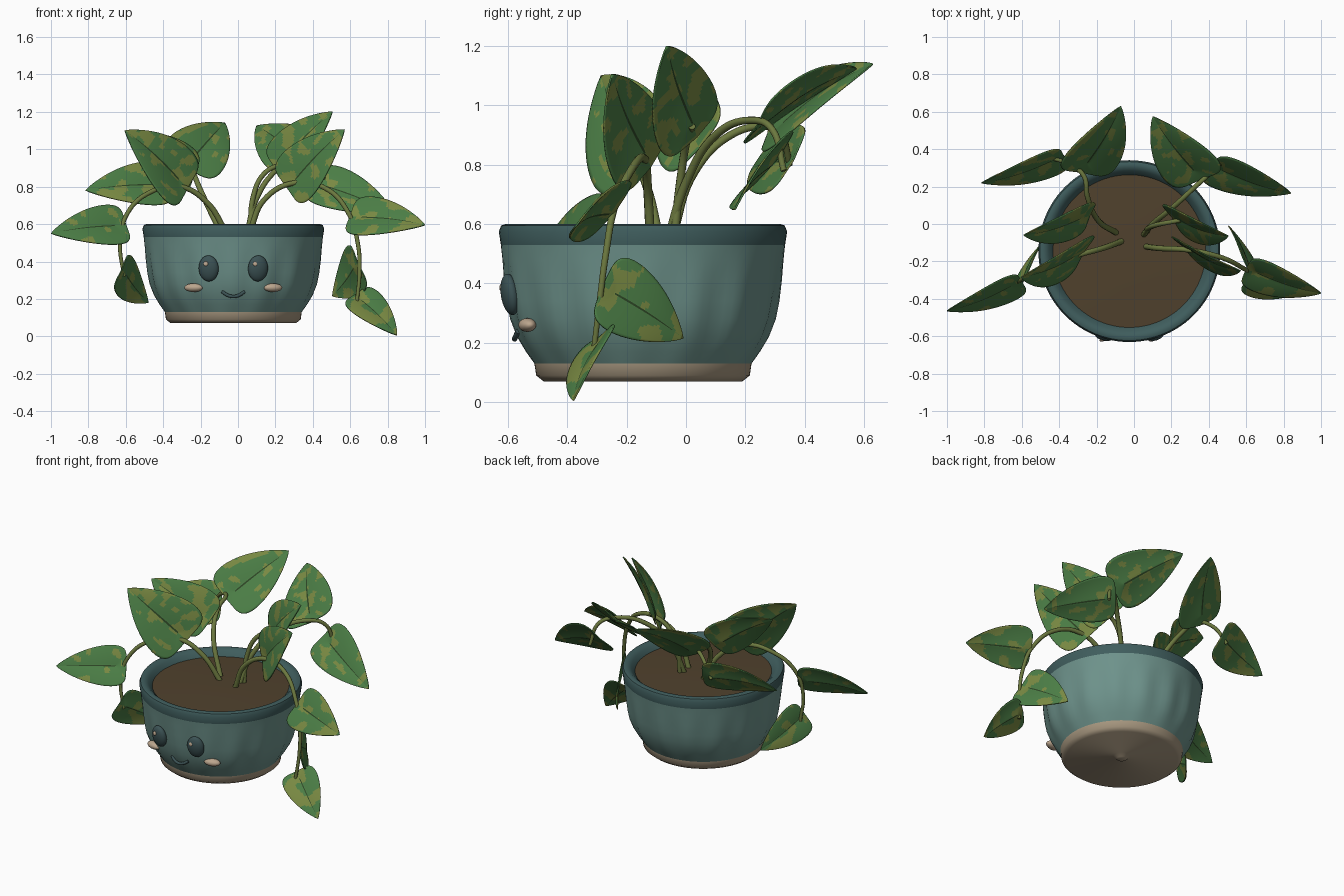
import bpy, bmesh, math
from mathutils import Vector, noise

cube = bpy.data.objects.get("Cube")
if cube:
    bpy.data.objects.remove(cube, do_unlink=True)


def material(name, rgb):
    m = bpy.data.materials.new(name)
    m.use_nodes = True
    m.diffuse_color = (*rgb, 1)
    bsdf = next(n for n in m.node_tree.nodes if n.type == 'BSDF_PRINCIPLED')
    bsdf.inputs["Base Color"].default_value = (*rgb, 1)
    bsdf.inputs["Roughness"].default_value = 0.8
    return m


GLAZE = material("teal glaze", (0.155, 0.29, 0.26))
RIM = material("dark teal rim", (0.05, 0.11, 0.11))
CLAY = material("tan clay", (0.38, 0.305, 0.21))
SOIL = material("brown soil", (0.08, 0.053, 0.026))
LEAF = material("leaf green", (0.07, 0.205, 0.06))
PATCH = material("olive patch", (0.19, 0.25, 0.055))
VEIN = material("dark vein", (0.026, 0.06, 0.018))
STEM = material("stem olive", (0.15, 0.19, 0.05))
SLATE = material("dark slate", (0.045, 0.085, 0.09))
BLUSH = material("blush", (0.5, 0.38, 0.27))

CX, CY = -0.025, -0.145   # pot axis


def finish(bm, name, mats, angle=40):
    me = bpy.data.meshes.new(name)
    bm.to_mesh(me)
    bm.free()
    ob = bpy.data.objects.new(name, me)
    bpy.context.collection.objects.link(ob)
    for m in mats:
        me.materials.append(m)
    bpy.ops.object.select_all(action='DESELECT')
    ob.select_set(True)
    bpy.context.view_layer.objects.active = ob
    bpy.ops.object.shade_smooth_by_angle(angle=math.radians(angle))
    return ob


def lathe(name, profile, mats, pick=lambda r, z: 0, flute=0.0, angle=40, sides=96):
    bm = bmesh.new()
    rings = []
    for r, z in profile:
        ring = []
        for i in range(sides):
            a = 2 * math.pi * i / sides
            fade = max(0, 1 - ((z - 0.31) / 0.18) ** 2)
            rr = r + flute * fade * math.cos(16 * a)
            ring.append(bm.verts.new((CX + rr * math.cos(a), CY + rr * math.sin(a), z)))
        rings.append(ring)
    for k in range(len(rings) - 1):
        r = (profile[k][0] + profile[k + 1][0]) / 2
        z = (profile[k][1] + profile[k + 1][1]) / 2
        for i in range(sides):
            j = (i + 1) % sides
            f = bm.faces.new((rings[k][i], rings[k][j], rings[k + 1][j], rings[k + 1][i]))
            f.material_index = pick(r, z)
    bmesh.ops.remove_doubles(bm, verts=bm.verts, dist=1e-5)
    bmesh.ops.recalc_face_normals(bm, faces=bm.faces)
    return finish(bm, name, mats, angle)


# Pot: softly rounded clay foot with a dimple, fluted glazed body and a dark rim
lathe("pot_foot", [(0, 0.072), (0.03, 0.075), (0.05, 0.092), (0.335, 0.07),
                   (0.36, 0.09), (0.366, 0.13), (0.34, 0.135)], [CLAY], angle=80)
lathe("pot_body", [(0.34, 0.129), (0.366, 0.13), (0.392, 0.17), (0.42, 0.22), (0.442, 0.28),
                   (0.454, 0.34), (0.464, 0.41), (0.473, 0.48), (0.479, 0.53), (0.486, 0.575),
                   (0.478, 0.595), (0.465, 0.6), (0.445, 0.597), (0.43, 0.585), (0.408, 0.56),
                   (0.39, 0.52)],
      [GLAZE, RIM], lambda r, z: 1 if z > 0.53 or (z > 0.5 and r < 0.44) else 0, flute=0.006)
lathe("soil", [(0, 0.57), (0.2, 0.568), (0.41, 0.56), (0.4, 0.54), (0, 0.54)], [SOIL])


# Face
def ellipsoid(name, loc, size, mat, tilt=0.0, turn=0.0):
    bpy.ops.mesh.primitive_uv_sphere_add(segments=32, ring_count=16, radius=1, location=loc,
                                         rotation=(tilt, 0, turn))
    ob = bpy.context.object
    ob.name = name
    ob.scale = size
    ob.data.materials.append(mat)
    bpy.ops.object.shade_smooth()


for side, word in ((-1, "right"), (1, "left")):
    ellipsoid(word + "_eye", (CX + side * 0.132, -0.593, 0.363), (0.054, 0.03, 0.07), SLATE,
              0.15, side * 0.2)
    ellipsoid(word + "_eye_highlight", (CX + side * 0.132 - 0.015, -0.622, 0.388),
              (0.012, 0.007, 0.013), BLUSH, -0.2)
    ellipsoid(word + "_cheek", (CX + side * 0.212, -0.535, 0.26), (0.051, 0.028, 0.023), BLUSH,
              0, side * 0.25)


# Tubes through points
def tube(name, points, radius, mat, taper=1.0):
    cu = bpy.data.curves.new(name, 'CURVE')
    cu.dimensions = '3D'
    cu.bevel_depth = radius
    cu.bevel_resolution = 3
    cu.resolution_u = 8
    cu.use_fill_caps = True
    sp = cu.splines.new('BEZIER')
    sp.bezier_points.add(len(points) - 1)
    for i, (bp, p) in enumerate(zip(sp.bezier_points, points)):
        bp.co = p
        bp.radius = 1 + (taper - 1) * i / (len(points) - 1)
        bp.handle_left_type = bp.handle_right_type = 'AUTO'
    cu.materials.append(mat)
    ob = bpy.data.objects.new(name, cu)
    bpy.context.collection.objects.link(ob)


tube("mouth", [(CX + 0.06 * k, -0.578 + 0.012 * k * k, 0.213 + 0.026 * k * k)
               for k in (-1, -0.5, 0, 0.5, 1)], 0.009, SLATE)

# Stems
tube("right_trailing_stem", [(-0.06, -0.09, 0.55), (-0.17, -0.13, 0.72), (-0.31, -0.17, 0.8),
                             (-0.47, -0.23, 0.77), (-0.59, -0.29, 0.66), (-0.63, -0.32, 0.5),
                             (-0.61, -0.32, 0.32)], 0.016, STEM, 0.6)
tube("right_back_stem", [(-0.09, -0.05, 0.55), (-0.2, 0.03, 0.78), (-0.25, 0.15, 0.9),
                         (-0.27, 0.26, 0.93), (-0.35, 0.32, 0.9), (-0.43, 0.35, 0.8)],
     0.016, STEM, 0.65)
tube("left_back_stem", [(0.05, -0.06, 0.55), (0.1, 0.0, 0.74), (0.22, 0.1, 0.9),
                        (0.35, 0.22, 0.95), (0.43, 0.29, 0.92), (0.47, 0.33, 0.78)],
     0.016, STEM, 0.65)
tube("left_upright_stem", [(0.07, -0.04, 0.55), (0.08, -0.02, 0.74), (0.14, 0.0, 0.87),
                           (0.25, 0.02, 0.93)], 0.015, STEM, 0.8)
tube("left_trailing_stem", [(0.06, -0.12, 0.55), (0.14, -0.13, 0.73), (0.3, -0.14, 0.82),
                            (0.47, -0.18, 0.79), (0.59, -0.24, 0.66), (0.64, -0.27, 0.5),
                            (0.65, -0.29, 0.35), (0.635, -0.31, 0.18)], 0.016, STEM, 0.6)


# Broad-shouldered leaf from its stalk point to its tip, facing along normal
def leaf(name, base, tip, normal, width, rows=36, half=12):
    base, tip, n = Vector(base), Vector(tip), Vector(normal)
    axis = tip - base
    length = axis.length
    axis.normalize()
    n = (n - axis * n.dot(axis)).normalized()
    side = n.cross(axis)
    bm = bmesh.new()
    cols = [0.03 + 0.97 * k / half for k in range(half + 1)]
    cols = [-c for c in reversed(cols)] + cols
    grid = []
    for i in range(rows + 1):
        t = (i / rows) ** 1.7
        w = width / 2 * (t ** 0.18 * (1 - t) ** 0.88) / 0.62
        line = []
        for v in cols:
            a = abs(v)
            along = length * (t - 0.18 * a * (1 - t) ** 3)
            lift = 0.04 * length * math.sin(math.pi * t) + 0.2 * w * (a - 0.6 * a * a)
            line.append(bm.verts.new(base + axis * along + side * (w * v) + n * lift))
        grid.append(line)
    seed = Vector((base.x * 31, base.y * 17, base.z * 23))
    for i in range(rows):
        for j in range(len(cols) - 1):
            q = (grid[i][j], grid[i][j + 1], grid[i + 1][j + 1], grid[i + 1][j])
            f = bm.faces.new(q)
            c = f.calc_center_median() - base
            p = Vector((c.dot(axis) * 15, c.dot(side) * 17, 0)) + seed
            if j == half:
                f.material_index = 2 if i < rows * 0.88 else 0
            else:
                f.material_index = 1 if noise.noise(p) > 0.16 else 0
    bmesh.ops.remove_doubles(bm, verts=bm.verts, dist=1e-5)
    ob = finish(bm, name, [LEAF, PATCH, VEIN], 60)
    mod = ob.modifiers.new("thickness", 'SOLIDIFY')
    mod.thickness = 0.006
    mod.offset = 0


# Right-hand leaves
leaf("right_front_leaf", (-0.32, -0.17, 0.84), (-0.605, -0.285, 1.1), (0.5, -0.75, 0.4), 0.38)
leaf("right_middle_leaf", (-0.29, 0.03, 0.89), (-0.59, -0.06, 1.08), (0.4, -0.75, 0.5), 0.3)
leaf("right_back_leaf", (-0.25, 0.33, 0.94), (-0.07, 0.63, 1.14), (0.32, -0.68, 0.68), 0.34)
leaf("right_outer_leaf", (-0.44, 0.34, 0.81), (-0.815, 0.22, 0.78), (0.2, -0.83, 0.5), 0.27)
leaf("right_trailing_leaf", (-0.66, -0.33, 0.59), (-1, -0.465, 0.55), (0.1, -0.83, 0.48), 0.25)
leaf("right_hanging_leaf", (-0.6, -0.31, 0.33), (-0.48, -0.09, 0.18), (-0.85, 0.4, 0.2), 0.23)

# Left-hand leaves
leaf("left_upright_leaf", (0.25, 0.02, 0.94), (0.505, -0.065, 1.2), (-0.61, -0.8, 0.37), 0.3)
leaf("left_front_leaf", (0.31, -0.14, 0.84), (0.57, -0.25, 1.105), (-0.52, -0.8, 0.2), 0.32)
leaf("left_back_leaf", (0.32, 0.29, 0.96), (0.1, 0.575, 1.125), (-0.22, -0.62, 0.75), 0.35)
leaf("left_outer_leaf", (0.47, 0.29, 0.8), (0.84, 0.165, 0.65), (0, -0.8, 0.59), 0.28)
leaf("left_trailing_leaf", (0.66, -0.26, 0.635), (1, -0.37, 0.595), (-0.13, -0.76, 0.64), 0.27)
leaf("left_hanging_leaf", (0.62, -0.24, 0.365), (0.505, -0.01, 0.215), (0.85, 0.4, 0.2), 0.27)
leaf("left_lowest_leaf", (0.66, -0.3, 0.19), (0.85, -0.38, 0.005), (0.35, -0.8, 0.5), 0.22)
